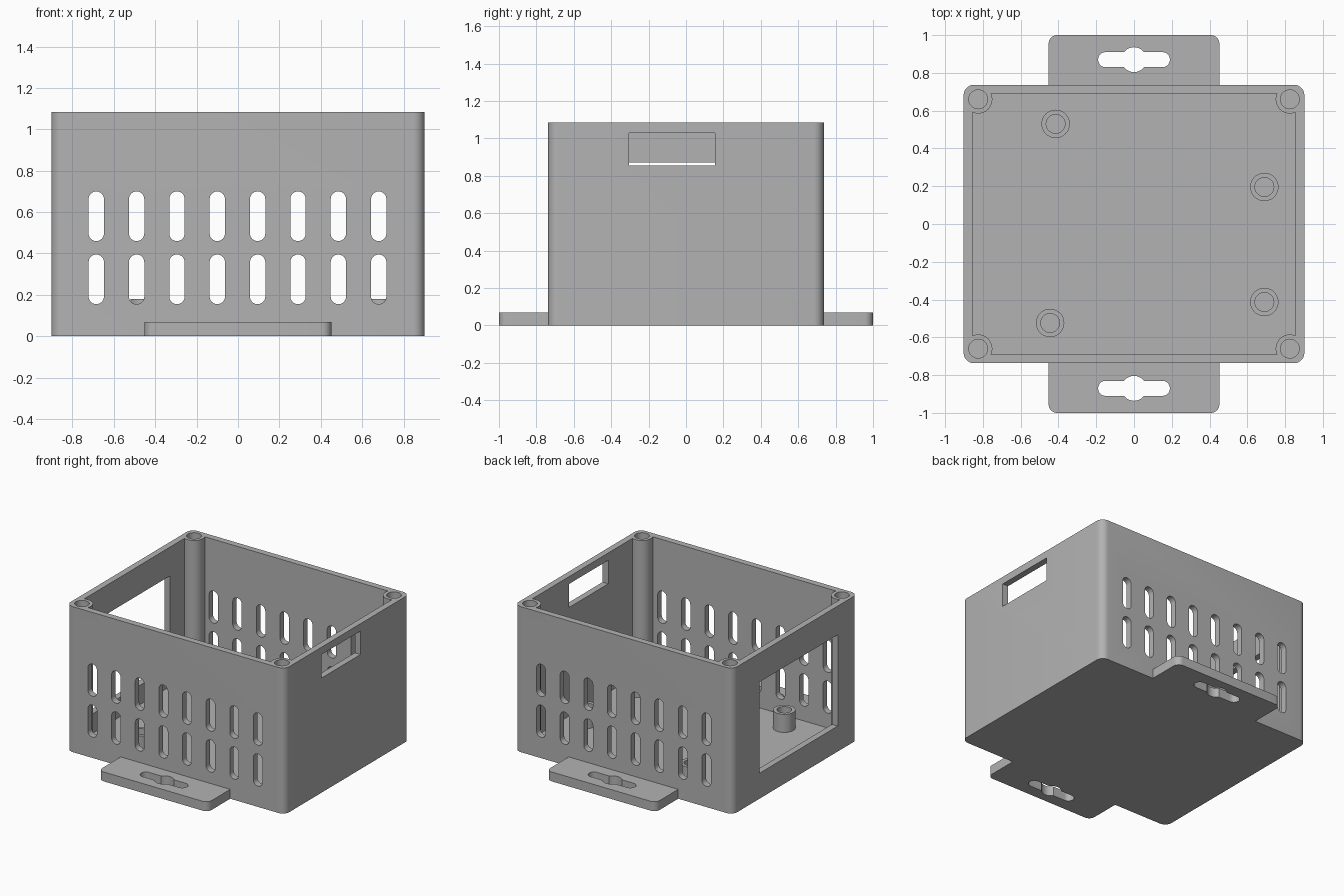
import bpy, bmesh, math
from mathutils import Matrix

if "Cube" in bpy.data.objects:
    bpy.data.objects.remove(bpy.data.objects["Cube"])

grey = bpy.data.materials.new("grey plastic")
grey.diffuse_color = (0.45, 0.45, 0.45, 1)
grey.use_nodes = True
grey.node_tree.nodes["Principled BSDF"].inputs["Base Color"].default_value = grey.diffuse_color

HX, HY, H = 0.902, 0.737, 1.085      # outer half sizes and height
IX, IY, FLOOR = 0.855, 0.69, 0.045   # inner half sizes and floor thickness
PX, PY, PR = 0.825, 0.66, 0.075      # corner screw posts
HOLE = 0.05


def arc(cx, cy, r, a0, a1, n):
    return [(cx + r * math.cos(math.radians(a0 + (a1 - a0) * i / n)),
             cy + r * math.sin(math.radians(a0 + (a1 - a0) * i / n))) for i in range(n + 1)]


def circle(cx, cy, r, n=40):
    return arc(cx, cy, r, 0, 360, n)[:-1]


def rounded(x0, x1, y0, y1, r, n=8):
    pts = []
    for k, (cx, cy) in enumerate([(x1 - r, y1 - r), (x0 + r, y1 - r), (x0 + r, y0 + r), (x1 - r, y0 + r)]):
        pts += arc(cx, cy, r, 90 * k, 90 * k + 90, n)
    return pts


def rect(x0, x1, y0, y1):
    return [(x0, y0), (x1, y0), (x1, y1), (x0, y1)]


# Extrude a closed profile between lo and hi along an axis
def prism(name, pts, lo, hi, axis="z"):
    place = {"z": lambda a, b, c: (a, b, c),
             "y": lambda a, b, c: (a, c, b),
             "x": lambda a, b, c: (c, a, b)}[axis]
    bm = bmesh.new()
    face = bm.faces.new([bm.verts.new(place(a, b, lo)) for a, b in pts])
    bmesh.ops.remove_doubles(bm, verts=bm.verts, dist=1e-5)
    bm.faces.ensure_lookup_table()
    ext = bmesh.ops.extrude_face_region(bm, geom=[bm.faces[0]])
    base, top = place(0, 0, lo), place(0, 0, hi)
    bmesh.ops.translate(bm, verts=[v for v in ext["geom"] if isinstance(v, bmesh.types.BMVert)],
                        vec=[t - b for t, b in zip(top, base)])
    bmesh.ops.recalc_face_normals(bm, faces=bm.faces)
    mesh = bpy.data.meshes.new(name)
    bm.to_mesh(mesh)
    bm.free()
    mesh.materials.append(grey)
    ob = bpy.data.objects.new(name, mesh)
    bpy.context.collection.objects.link(ob)
    return ob


def combine(target, other, operation):
    mod = target.modifiers.new("combine", "BOOLEAN")
    mod.operation, mod.solver, mod.object = operation, "EXACT", other
    bpy.context.view_layer.objects.active = target
    bpy.ops.object.modifier_apply(modifier=mod.name)
    bpy.data.objects.remove(other)


def cut(target, *args):
    combine(target, prism("cutter", *args), "DIFFERENCE")


# Box body
box = prism("enclosure", rounded(-HX, HX, -HY, HY, 0.055), 0, H)

# Mounting ears with keyhole slots
for s in (-1, 1):
    y0, y1 = sorted((s * 0.6, s * 1.0))
    combine(box, prism("ear", rounded(-0.452, 0.452, y0, y1, 0.045), 0, 0.07), "UNION")
    yc = s * 0.87
    cut(box, rounded(-0.19, 0.19, yc - 0.04, yc + 0.04, 0.04), -0.1, 0.2)
    cut(box, circle(0, yc, 0.066), -0.1, 0.2)

# Cavity, leaving a round post in each corner
t = math.degrees(math.asin((IX - PX) / PR))
corner = arc(PX, PY, PR, 270 + t, 180 - t, 20)
cavity = corner + [(-x, y) for x, y in reversed(corner)]
cavity += [(-x, -y) for x, y in corner] + [(x, -y) for x, y in reversed(corner)]
cut(box, cavity, FLOOR, H + 0.1)

# Screw holes in the posts
for sx in (-1, 1):
    for sy in (-1, 1):
        cut(box, circle(sx * PX, sy * PY, HOLE), FLOOR, H + 0.1)

# Two rows of vent slots in the front and back walls
for s in (-1, 1):
    y0, y1 = sorted((s * 0.68, s * 0.8))
    for i in range(8):
        x = -0.685 + 0.195 * i
        for z0, z1 in ((0.155, 0.395), (0.46, 0.70)):
            cut(box, rounded(x - 0.037, x + 0.037, z0, z1, 0.0369), y0, y1, "y")

# Small window in the right wall, large window in the left wall
cut(box, rect(-0.305, 0.155, 0.855, 1.03), 0.8, 1.0, "x")
cut(box, rect(-0.50, 0.42, 0.19, 0.87), -1.0, -0.8, "x")

# Standoffs on the floor
for x, y in ((-0.415, 0.53), (-0.444, -0.524), (0.69, 0.196), (0.69, -0.413)):
    combine(box, prism("standoff", circle(x, y, 0.075), FLOOR - 0.02, 0.18), "UNION")
    cut(box, circle(x, y, HOLE), FLOOR, 0.3)

bpy.ops.object.select_all(action="DESELECT")
box.select_set(True)
bpy.context.view_layer.objects.active = box
bpy.ops.object.shade_smooth_by_angle(angle=math.radians(30))
